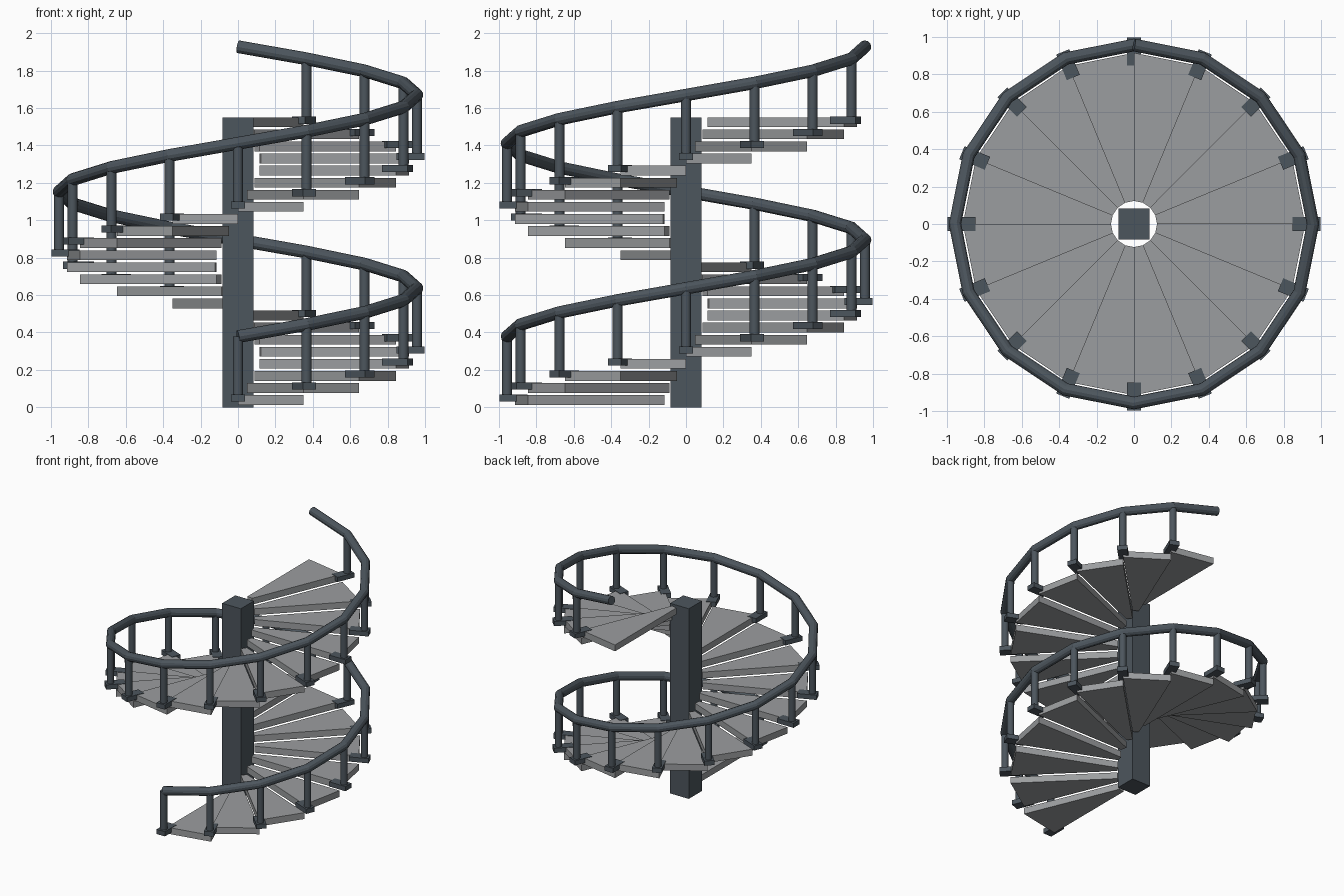
import bpy, bmesh
from math import cos, sin, pi
from mathutils import Matrix, Vector

if "Cube" in bpy.data.objects:
    bpy.data.objects.remove(bpy.data.objects["Cube"])

STEPS = 24
TURN = pi / 8            # angle per step
RISE = 1.55 / STEPS      # height per step
R_IN, R_OUT = 0.123, 0.915
R_RAIL = 0.957


def material(name, rgb):
    m = bpy.data.materials.new(name)
    m.diffuse_color = (*rgb, 1)
    m.use_nodes = True
    m.node_tree.nodes["Principled BSDF"].inputs["Base Color"].default_value = m.diffuse_color
    return m


stone = material("light_grey", (0.33, 0.34, 0.35))
steel = material("dark_steel", (0.073, 0.092, 0.110))


def angle(i):
    return -pi / 2 + i * TURN


def polar(r, i, z):
    return Vector((r * cos(angle(i)), r * sin(angle(i)), z))


def add_object(name, bm, mat):
    bmesh.ops.recalc_face_normals(bm, faces=bm.faces)
    me = bpy.data.meshes.new(name)
    bm.to_mesh(me)
    bm.free()
    me.materials.append(mat)
    ob = bpy.data.objects.new(name, me)
    bpy.context.collection.objects.link(ob)
    return ob


def add_box(name, size, matrix, mat):
    bm = bmesh.new()
    bmesh.ops.create_cube(bm, size=1, matrix=matrix @ Matrix.Diagonal((*size, 1)))
    return add_object(name, bm, mat)


# central square column
add_box("column", (0.168, 0.168, 1.55), Matrix.Translation((0, 0, 0.775)), steel)

for i in range(STEPS):
    # wedge tread
    top = (i + 1) * RISE
    bm = bmesh.new()
    rings = []
    for z in (top - 0.052, top):
        rings.append([bm.verts.new(polar(r, k, z)) for r, k in
                      ((R_IN, i), (R_OUT, i), (R_OUT, i + 1), (R_IN, i + 1))])
    low, high = rings
    bm.faces.new(low)
    bm.faces.new(high)
    for k in range(4):
        n = (k + 1) % 4
        bm.faces.new((low[k], low[n], high[n], high[k]))
    add_object(f"tread_{i + 1}", bm, stone)

    # bracket plate carrying the post
    base = i * RISE
    turn = Matrix.Rotation(angle(i), 4, 'Z')
    add_box(f"bracket_{i + 1}", (0.148, 0.075, 0.038),
            Matrix.Translation(polar(0.922, i, base + 0.049)) @ turn, steel)

    # round baluster post
    z0, z1 = base + 0.05, base + 0.378
    bm = bmesh.new()
    bmesh.ops.create_cone(bm, cap_ends=True, segments=12, radius1=0.027,
                          radius2=0.027, depth=z1 - z0,
                          matrix=Matrix.Translation(polar(R_RAIL, i, (z0 + z1) / 2)) @ turn)
    post = add_object(f"post_{i + 1}", bm, steel)
    for p in post.data.polygons:
        p.use_smooth = len(p.vertices) == 4
    for e in post.data.edges:
        a, b = (post.data.vertices[v].co.z for v in e.vertices)
        e.use_edge_sharp = abs(a - b) < 0.01

# helical handrail with straight segments between posts
curve = bpy.data.curves.new("handrail", 'CURVE')
curve.dimensions = '3D'
curve.bevel_depth = 0.034
curve.bevel_resolution = 4
curve.use_fill_caps = True
spline = curve.splines.new('POLY')
spline.points.add(STEPS)
for i, pt in enumerate(spline.points):
    pt.co = (*polar(R_RAIL, i, 0.378 + i * RISE), 1)
spline.use_smooth = False
curve.materials.append(steel)
rail = bpy.data.objects.new("handrail", curve)
bpy.context.collection.objects.link(rail)
bpy.context.view_layer.objects.active = rail
rail.select_set(True)
bpy.ops.object.convert(target='MESH')
